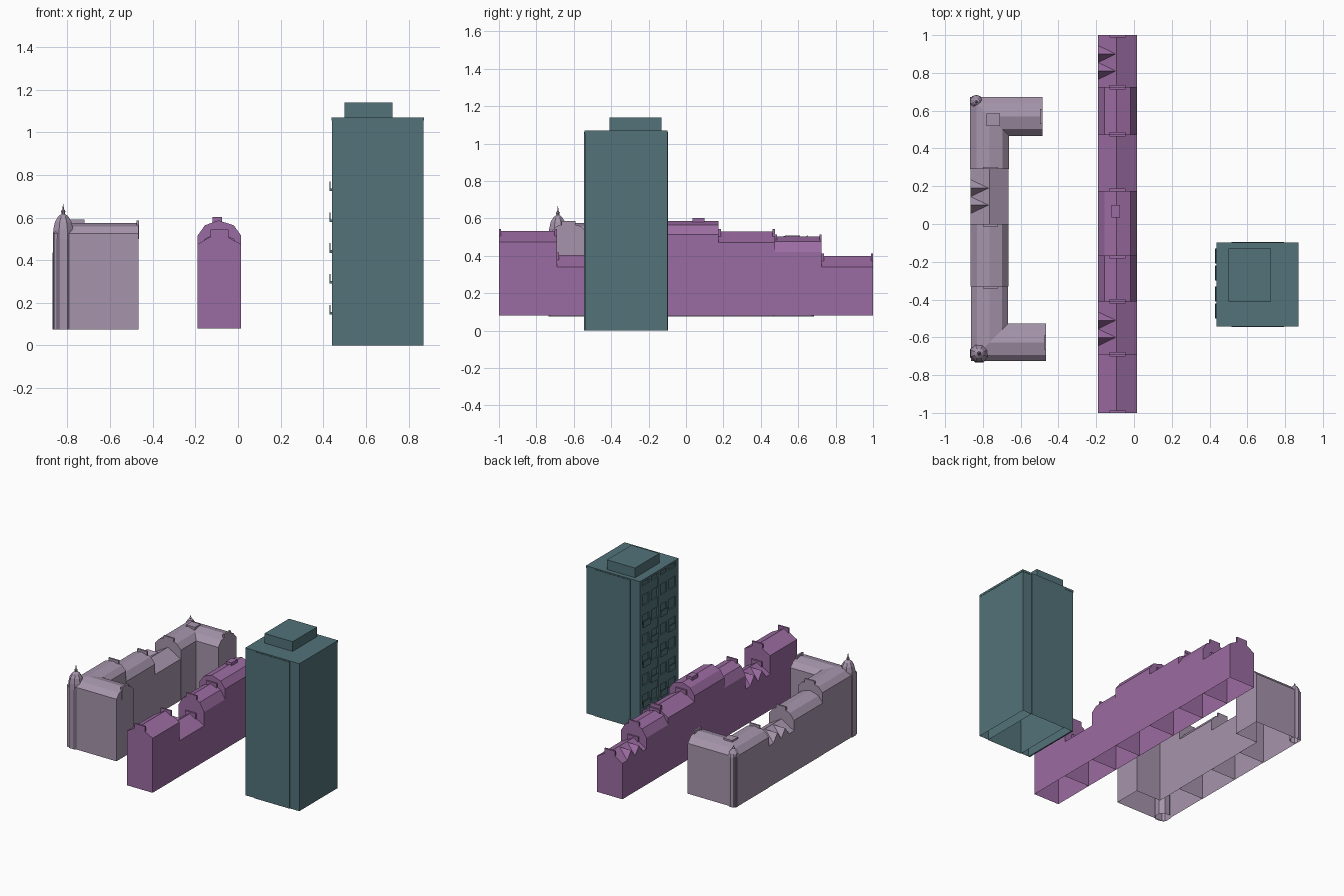
import bpy, bmesh, math
from mathutils import Vector

if "Cube" in bpy.data.objects:
    bpy.data.objects.remove(bpy.data.objects["Cube"])


def material(name, rgb):
    m = bpy.data.materials.new(name)
    m.diffuse_color = (*rgb, 1)
    m.use_nodes = True
    m.node_tree.nodes["Principled BSDF"].inputs["Base Color"].default_value = m.diffuse_color
    return m


TEAL = material("teal", (0.085, 0.17, 0.19))
PURPLE = material("purple", (0.33, 0.15, 0.36))
LILAC = material("lilac", (0.38, 0.30, 0.41))


def finish(name, bm, mat):
    me = bpy.data.meshes.new(name)
    bmesh.ops.recalc_face_normals(bm, faces=bm.faces)
    bm.to_mesh(me)
    bm.free()
    me.materials.append(mat)
    ob = bpy.data.objects.new(name, me)
    bpy.context.collection.objects.link(ob)
    return ob


def add_box(bm, x0, x1, y0, y1, z0, z1, bottom=True):
    v = [bm.verts.new((x, y, z)) for z in (z0, z1) for x, y in
         ((x0, y0), (x1, y0), (x1, y1), (x0, y1))]
    quads = [(4, 5, 6, 7)] + [(i, (i + 1) % 4, (i + 1) % 4 + 4, i + 4) for i in range(4)]
    if bottom:
        quads.append((3, 2, 1, 0))
    for q in quads:
        bm.faces.new([v[i] for i in q])


def boxes(name, mat, *dims, bottom=True):
    bm = bmesh.new()
    for d in dims:
        add_box(bm, *d, bottom=bottom)
    return finish(name, bm, mat)


def sweep(name, mat, path, profile):
    """House body: a wall-and-roof section swept along a mitred plan path, open below."""
    pts = [Vector(p) for p in path]
    dirs = [(b - a).normalized() for a, b in zip(pts, pts[1:])]
    nor = [Vector((d.y, -d.x)) for d in dirs]
    bm = bmesh.new()
    rings = []
    for i, p in enumerate(pts):
        a, b = nor[max(i - 1, 0)], nor[min(i, len(nor) - 1)]
        m = (a + b) / (1 + a.dot(b))
        rings.append([bm.verts.new((p.x + m.x * o, p.y + m.y * o, z)) for o, z in profile])
    for r, s in zip(rings, rings[1:]):
        for j in range(len(r) - 1):
            bm.faces.new((r[j], r[j + 1], s[j + 1], s[j]))
    bm.faces.new(rings[0])
    bm.faces.new(rings[-1])
    return finish(name, bm, mat)


def section(base, half, eave, ridge, gambrel=False, shift=0.0):
    knee = eave + (ridge - eave) * 0.68
    left = [(-half, base), (-half, eave)] + ([(-half * 0.66, knee)] if gambrel else [])
    right = ([(half * 0.66, knee)] if gambrel else []) + [(half, eave), (half, base)]
    return left + [(shift, ridge)] + right


def gables(name, mat, x_wall, x_ridge, centres, half, eave, top):
    """Pointed cross gables on the street side of a roof."""
    bm = bmesh.new()
    for y in centres:
        a, b, c, d = [bm.verts.new(p) for p in
                      ((x_wall, y - half, eave), (x_wall, y + half, eave),
                       (x_wall, y, top), (x_ridge, y, top))]
        for f in ((a, b, c), (a, c, d), (b, d, c)):
            bm.faces.new(f)
    return finish(name, bm, mat)


def turret(name, mat, x, y, sides, profile):
    bm = bmesh.new()
    rings = [[bm.verts.new((x + r * math.cos((i + .5) * math.tau / sides),
                            y + r * math.sin((i + .5) * math.tau / sides), z))
              for i in range(sides)] for r, z in profile]
    for a, b in zip(rings, rings[1:]):
        for i in range(sides):
            j = (i + 1) % sides
            bm.faces.new((a[i], a[j], b[j], b[i]))
    bm.faces.new(rings[-1])
    return finish(name, bm, mat)


# Tower block: shell, slightly projecting side bays, roof edge and plant room
boxes("tower_body", TEAL, (0.45, 0.87, -0.54, -0.10, 0, 1.065), bottom=False)
boxes("tower_side_bays", TEAL, (0.515, 0.795, -0.545, -0.095, 0, 1.062), bottom=False)
boxes("tower_roof_edge", TEAL, (0.438, 0.872, -0.542, -0.098, 1.055, 1.07))
boxes("tower_plant_room", TEAL, (0.50, 0.725, -0.41, -0.13, 1.07, 1.14))

# Street facade: piers and floor bands leave recessed windows between them
piers = [(0.44, 0.451, y, y + w, 0, 1.06) for y, w in
         ((-0.54, 0.03), (-0.435, 0.03), (-0.335, 0.03), (-0.235, 0.03), (-0.13, 0.03))]
bands = [(0.441, 0.451, -0.535, -0.105, z, z + 0.07)
         for z in [0.0] + [0.085 + 0.145 * i for i in range(7)]]
boxes("tower_facade_frame", TEAL, *piers, *bands)

# Balconies in alternating columns
balconies = []
for i in range(5):
    z = 0.145 + 0.145 * i
    for y in ((-0.50, -0.30) if i % 2 else (-0.41, -0.21)):
        balconies += [(0.43, 0.445, y, y + 0.08, z, z + 0.012),
                      (0.43, 0.434, y, y + 0.08, z, z + 0.045)]
boxes("tower_balconies", TEAL, *balconies)

# Middle terrace: (y start, y end, eave, ridge, gambrel)
terrace = [(-1.0, -0.69, 0.475, 0.532, False), (-0.69, -0.41, 0.34, 0.405, False),
           (-0.41, -0.17, 0.44, 0.53, True), (-0.17, 0.175, 0.515, 0.587, True),
           (0.175, 0.475, 0.47, 0.53, False), (0.475, 0.725, 0.42, 0.503, True),
           (0.725, 1.0, 0.34, 0.40, False)]
chimneys = []
for n, (y0, y1, eave, ridge, gam) in enumerate(terrace, 1):
    sweep(f"terrace_house_{n}", PURPLE, [(-0.0875, y0), (-0.0875, y1)],
          section(0.08, 0.1025, eave, ridge, gam, -0.005))
    for y in (y0, y1 - 0.012):
        chimneys.append((-0.13, -0.045, y, y + 0.012, eave - 0.02, ridge + 0.012))
chimneys[6:8] = [(-0.12, -0.075, 0.035, 0.10, 0.55, 0.603)]
boxes("terrace_chimneys", PURPLE, *chimneys)
gables("terrace_gables_south", PURPLE, -0.19, -0.095, (-0.60, -0.51), 0.045, 0.34, 0.402)
gables("terrace_gables_north", PURPLE, -0.19, -0.095, (0.81, 0.90), 0.045, 0.34, 0.397)

# Courtyard block: two corner wings and two houses between them
sweep("court_front_wing", LILAC, [(-0.765, -0.33), (-0.765, -0.627), (-0.467, -0.627)],
      section(0.075, 0.099, 0.525, 0.575, True))
sweep("court_back_wing", LILAC, [(-0.485, 0.57), (-0.765, 0.57), (-0.765, 0.29)],
      section(0.075, 0.103, 0.44, 0.497, True))
sweep("court_house_tall", LILAC, [(-0.765, -0.33), (-0.765, 0.0)],
      section(0.075, 0.101, 0.45, 0.515, True))
sweep("court_house_low", LILAC, [(-0.765, 0.0), (-0.765, 0.29)],
      section(0.075, 0.101, 0.375, 0.435))
gables("court_gables", LILAC, -0.866, -0.77, (0.10, 0.19), 0.045, 0.375, 0.433)
boxes("court_chimneys", LILAC,
      (-0.80, -0.72, -0.342, -0.33, 0.53, 0.59), (-0.80, -0.72, -0.012, 0.0, 0.43, 0.53),
      (-0.80, -0.72, 0.29, 0.302, 0.42, 0.51), (-0.78, -0.71, 0.52, 0.585, 0.42, 0.505),
      (-0.477, -0.465, -0.665, -0.59, 0.50, 0.587), (-0.497, -0.484, 0.53, 0.61, 0.42, 0.508))

# Corner turrets with domes and finials
turret("front_turret", LILAC, -0.82, -0.685, 8,
       [(0.053, 0.075), (0.053, 0.50), (0.05, 0.545), (0.042, 0.58), (0.026, 0.605),
        (0.009, 0.618), (0.011, 0.63), (0.004, 0.64), (0.001, 0.665)])
turret("back_turret", LILAC, -0.835, 0.648, 10,
       [(0.036, 0.075), (0.036, 0.435), (0.03, 0.46), (0.017, 0.48),
        (0.006, 0.487), (0.007, 0.493), (0.001, 0.51)])
